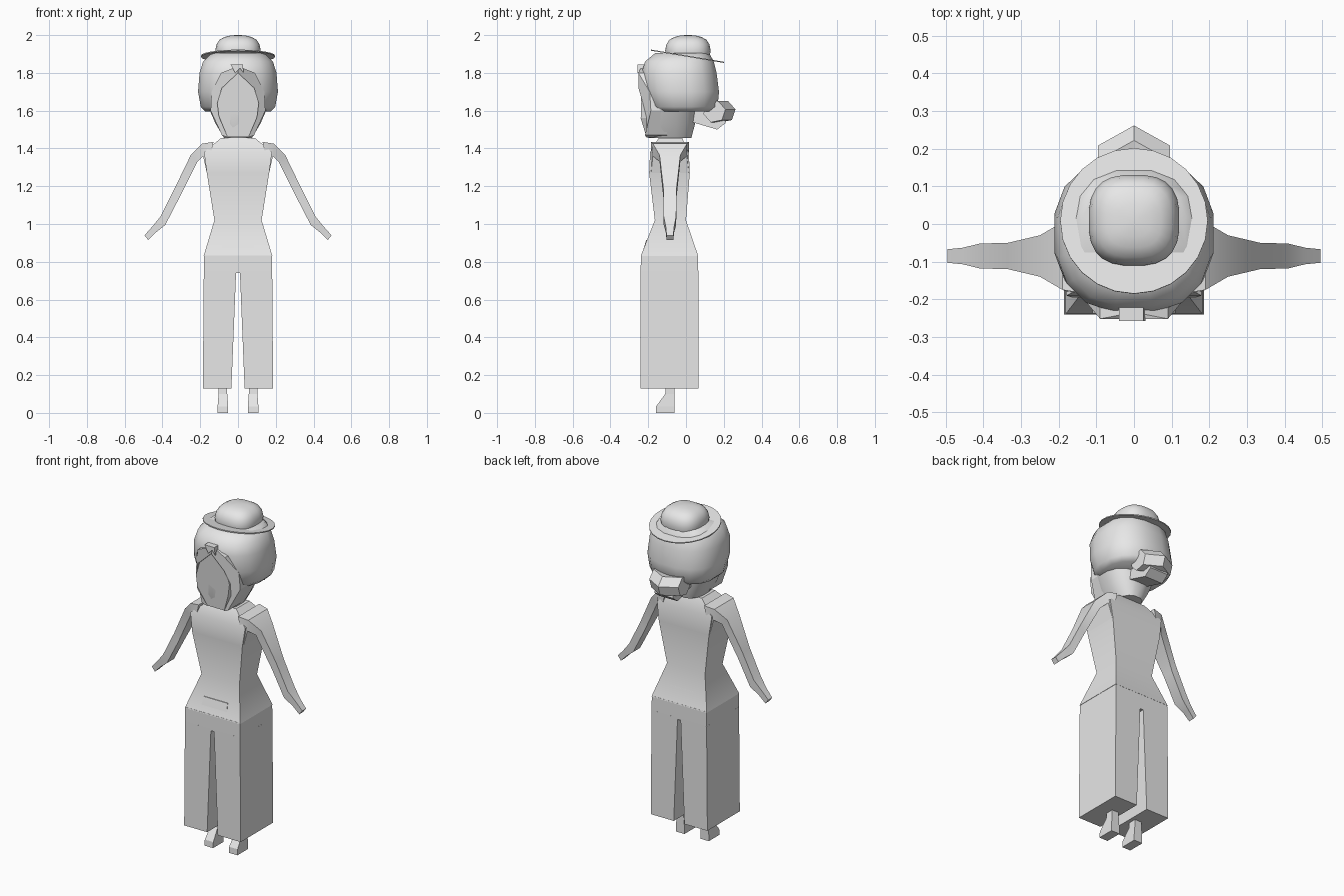
import bpy, bmesh, math
from mathutils import Vector, Matrix

if "Cube" in bpy.data.objects:
    bpy.data.objects.remove(bpy.data.objects["Cube"])

grey = bpy.data.materials.new("plain_grey")
grey.diffuse_color = (0.8, 0.8, 0.8, 1)
grey.use_nodes = True
grey.node_tree.nodes["Principled BSDF"].inputs["Base Color"].default_value = grey.diffuse_color


def make(name, bm, smooth=None):
    bmesh.ops.recalc_face_normals(bm, faces=bm.faces[:])
    me = bpy.data.meshes.new(name)
    bm.to_mesh(me)
    bm.free()
    me.materials.append(grey)
    ob = bpy.data.objects.new(name, me)
    bpy.context.collection.objects.link(ob)
    if smooth:
        bpy.ops.object.select_all(action='DESELECT')
        ob.select_set(True)
        bpy.context.view_layer.objects.active = ob
        bpy.ops.object.shade_smooth_by_angle(angle=math.radians(smooth))
    return ob


def loft(name, rings, smooth=None, caps=True):
    bm = bmesh.new()
    vs = [[bm.verts.new(p) for p in r] for r in rings]
    n = len(vs[0])
    for a, b in zip(vs, vs[1:]):
        for i in range(n):
            j = (i + 1) % n
            bm.faces.new((a[i], a[j], b[j], b[i]))
    if caps:
        bm.faces.new(vs[0])
        bm.faces.new(vs[-1])
    return make(name, bm, smooth)


def rect(z, x0, x1, y0, y1):
    return [(x0, y0, z), (x1, y0, z), (x1, y1, z), (x0, y1, z)]


def oval(z, rx, y0, y1, n=16, power=2.4):
    cy, ry, pts = (y0 + y1) / 2, (y1 - y0) / 2, []
    for i in range(n):
        t = 2 * math.pi * (i + 0.5) / n
        c, s = math.cos(t), math.sin(t)
        pts.append((rx * math.copysign(abs(c) ** (2 / power), c),
                    cy + ry * math.copysign(abs(s) ** (2 / power), s), z))
    return pts


def panel(name, outline, front, back):
    """Closed x-z outline whose front depth follows a rule."""
    return loft(name, [[(x, front(x, z), z) for x, z in outline],
                       [(x, back, z) for x, z in outline]])


# torso with flared hem, shoulders and short neck
loft("torso", [rect(z, -w, w, a, b) for z, w, a, b in (
    (0.83, 0.182, -0.24, 0.065), (1.02, 0.125, -0.165, 0.0),
    (1.27, 0.165, -0.195, 0.02), (1.38, 0.18, -0.19, 0.015),
    (1.455, 0.09, -0.145, -0.02))], 30)
loft("neck", [rect(z, -0.05, 0.05, -0.13, -0.03) for z in (1.44, 1.52)])

# trouser top, rising slightly inside the hem
loft("trouser_top", [rect(0.74, -0.181, 0.181, -0.24, 0.065),
                     rect(0.835, -0.18, 0.18, -0.239, 0.064)])
loft("trouser_rise", [rect(0.83, -0.09, 0.09, -0.236, 0.06),
                      rect(0.915, -0.078, 0.078, -0.211, 0.036)])

for side, s in (("left", 1), ("right", -1)):
    # wide trouser leg
    loft(side + "_trouser_leg", [
        rect(0.13, s * 0.035, s * 0.186, -0.24, 0.065),
        rect(0.75, s * 0.01, s * 0.181, -0.24, 0.065)])
    # ankle and shoe
    loft(side + "_foot", [rect(z, s * a, s * b, f, -0.06) for z, a, b, f in (
        (0.0, 0.052, 0.108, -0.16), (0.035, 0.052, 0.108, -0.158),
        (0.1, 0.057, 0.103, -0.11), (0.16, 0.057, 0.103, -0.105))])
    # arm and hand: upper edge, lower edge, half depth
    rings = []
    for ux, uz, lx, lz, h in (
            (0.13, 1.435, 0.165, 1.27, 0.1), (0.19, 1.425, 0.185, 1.36, 0.09),
            (0.25, 1.365, 0.215, 1.33, 0.055), (0.335, 1.19, 0.31, 1.14, 0.035),
            (0.41, 1.04, 0.385, 0.995, 0.033), (0.455, 0.985, 0.435, 0.955, 0.022),
            (0.495, 0.94, 0.475, 0.915, 0.018)):
        y = -0.085
        rings.append([(s * ux, y - h, uz), (s * ux, y + h, uz),
                      (s * lx, y + h, lz), (s * lx, y - h, lz)])
    loft(side + "_arm", rings, 30)
    # front lock of hair framing the face
    lock = [(0, 1.835), (0.09, 1.80), (0.14, 1.70), (0.145, 1.60), (0.085, 1.47),
            (0.055, 1.458), (0.1, 1.56), (0.11, 1.64), (0.085, 1.72), (0, 1.80)]
    panel(side + "_front_lock", [(s * x, z) for x, z in lock],
          lambda x, z: -0.252 + 1.2 * max(0, abs(x) - 0.09)
          + max(0, 1.52 - z) * 0.7 + max(0, z - 1.8) * 0.5, -0.1)

# jaw and lower head
loft("jaw", [oval(z, w, a, b) for z, w, a, b in (
    (1.455, 0.075, -0.2, 0.03), (1.53, 0.12, -0.222, 0.05),
    (1.63, 0.165, -0.225, 0.06))], 40)

# leaf-shaped face
half = [(0.05, 1.77), (0.085, 1.72), (0.11, 1.64), (0.1, 1.56), (0.055, 1.46)]
panel("face", [(0, 1.80)] + half + [(-x, z) for x, z in reversed(half)],
      lambda x, z: -0.238 + max(0, 1.56 - z) * 0.3, -0.15)

# main hair volume and small forelock
loft("hair", [oval(z, w, a, b) for z, w, a, b in (
    (1.595, 0.175, -0.17, 0.14), (1.62, 0.2, -0.205, 0.17),
    (1.70, 0.215, -0.228, 0.178), (1.80, 0.207, -0.238, 0.165),
    (1.86, 0.188, -0.22, 0.15), (1.905, 0.14, -0.165, 0.125))], 50)
panel("forelock", [(-0.04, 1.845), (0.025, 1.845), (0.03, 1.80),
                   (0.01, 1.825), (-0.015, 1.80)],
      lambda x, z: -0.258, -0.18)

# nape hair leading to the bun
loft("nape_hair", [[(s * 0.06, y, z) for s, y, z in (
    (k, 0.03, 1.54), (k, 0.165, 1.50), (k, 0.21, 1.535),
    (k, 0.19, 1.62), (k, 0.03, 1.62))] for k in (-1, 1)])

# bent six-sided bun
loft("hair_bun", [[(x, cy + 0.06 * math.cos(i * math.pi / 3 + 0.2),
                    1.595 + 0.06 * math.sin(i * math.pi / 3 + 0.2))
                   for i in range(6)]
                  for x, cy in ((-0.095, 0.15), (0, 0.203), (0.095, 0.15))])

# tilted thin hat brim
bm = bmesh.new()
bmesh.ops.create_cone(bm, cap_ends=True, segments=24, radius1=0.196,
                      radius2=0.196, depth=0.006,
                      matrix=Matrix.Translation((0, 0.008, 1.888))
                      @ Matrix.Rotation(math.radians(-9.5), 4, 'X'))
make("hat_brim", bm)

# rounded boxy hat crown
rings = []
for z, k in ((1.86, 0.9), (1.89, 0.97), (1.92, 1.0), (1.95, 0.95),
             (1.975, 0.82), (1.99, 0.6), (1.997, 0.36), (2.0, 0.12)):
    rings.append(oval(z, 0.121 * k, 0.01 - 0.121 * k, 0.01 + 0.121 * k, 24, 2.7))
loft("hat_crown", rings, 60)
